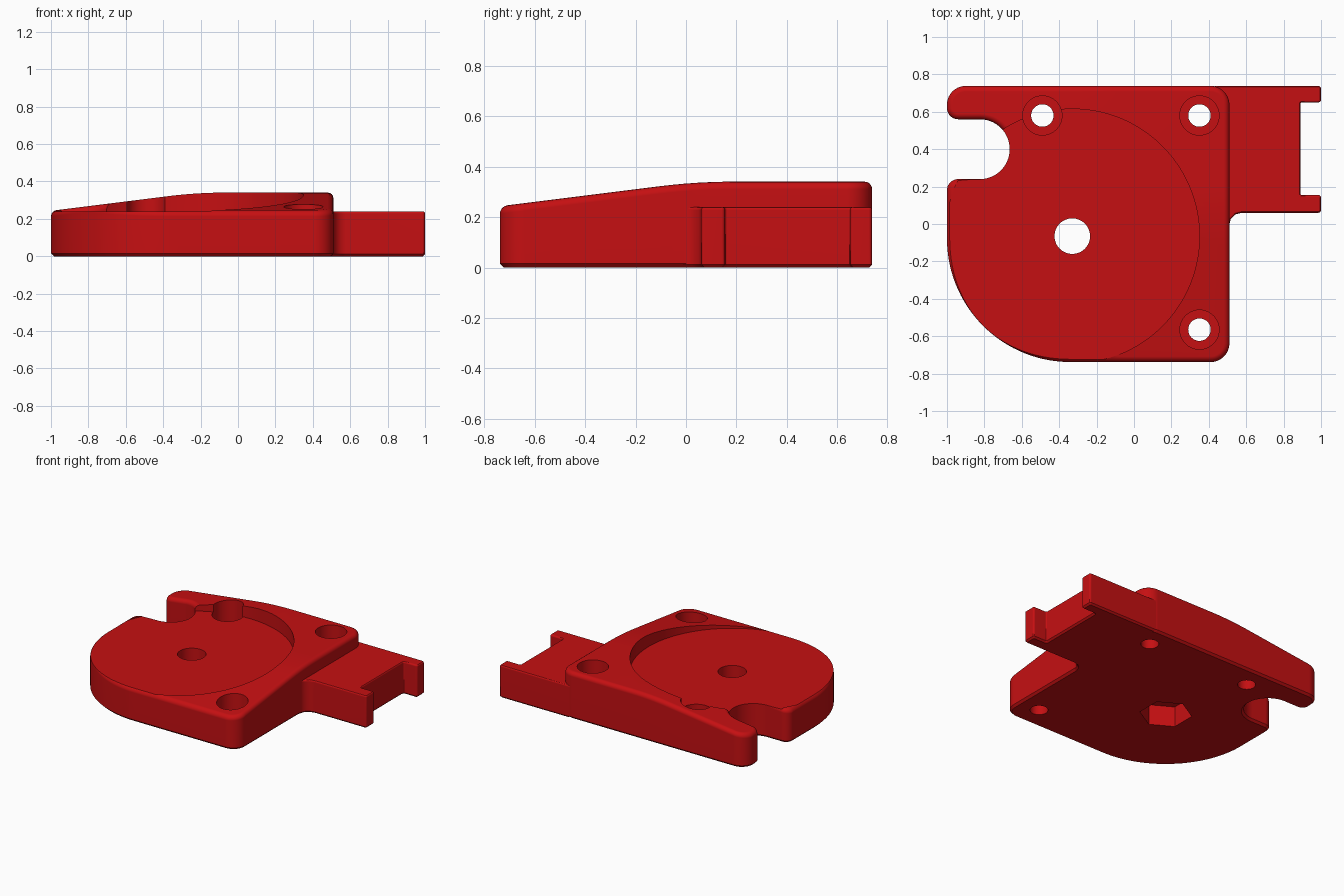
import bpy, bmesh, math
from mathutils import Vector

if "Cube" in bpy.data.objects:
    bpy.data.objects.remove(bpy.data.objects["Cube"])

red = bpy.data.materials.new("deep_red")
red.diffuse_color = (0.56, 0.005, 0.006, 1)
red.use_nodes = True
red.node_tree.nodes["Principled BSDF"].inputs["Base Color"].default_value = red.diffuse_color


def rounded(corners, steps):
    """Outline from (x, y, radius) corners, rounding convex and concave ones."""
    pts = []
    for i, (x, y, r) in enumerate(corners):
        p = Vector((x, y))
        if r == 0:
            pts.append(p)
            continue
        a = (Vector(corners[i - 1][:2]) - p).normalized()
        b = (Vector(corners[(i + 1) % len(corners)][:2]) - p).normalized()
        half = a.angle(b) / 2
        c = p + (a + b).normalized() * r / math.sin(half)
        d0 = p + a * r / math.tan(half) - c
        d1 = p + b * r / math.tan(half) - c
        start = math.atan2(d0.y, d0.x)
        turn = math.atan2(d1.y, d1.x) - start
        turn = (turn + math.pi) % (2 * math.pi) - math.pi
        n = max(3, int(steps * (1 + r * 4)))
        for k in range(n + 1):
            t = start + turn * k / n
            pts.append(c + Vector((math.cos(t), math.sin(t))) * r)
    return pts


def inset(pts, d):
    """Move a counter-clockwise outline inwards by d."""
    out = []
    for i, p in enumerate(pts):
        e0 = (p - pts[i - 1]).normalized()
        e1 = (pts[(i + 1) % len(pts)] - p).normalized()
        n0, n1 = Vector((-e0.y, e0.x)), Vector((-e1.y, e1.x))
        out.append(p + (n0 + n1) * d / (1 + n0.dot(n1)))
    return out


def slab(pts, height, bottom, top, segs):
    """Prism with a bottom chamfer and a rounded top edge."""
    rings = [(0, bottom), (bottom, 0)]
    for k in range(segs + 1):
        a = math.pi / 2 * k / segs
        rings.append((height - top + top * math.sin(a), top * (1 - math.cos(a))))
    bm = bmesh.new()
    loops = [[bm.verts.new((p.x, p.y, z)) for p in inset(pts, d)] for z, d in rings]
    n = len(pts)
    for lo, hi in zip(loops, loops[1:]):
        for i in range(n):
            j = (i + 1) % n
            bm.faces.new((lo[i], lo[j], hi[j], hi[i]))
    bm.faces.new(loops[0][::-1])
    bm.faces.new(loops[-1])
    return bm


def make(name, bm):
    bmesh.ops.recalc_face_normals(bm, faces=bm.faces[:])
    me = bpy.data.meshes.new(name)
    bm.to_mesh(me)
    bm.free()
    me.materials.append(red)
    ob = bpy.data.objects.new(name, me)
    bpy.context.collection.objects.link(ob)
    return ob


def combine(target, other, operation):
    mod = target.modifiers.new(operation, 'BOOLEAN')
    mod.operation, mod.object, mod.solver = operation, other, 'EXACT'
    bpy.context.view_layer.objects.active = target
    bpy.ops.object.modifier_apply(modifier=mod.name)
    bpy.data.objects.remove(other)


def drill(target, x, y, r, z0, z1, sides=64, turn=0.0):
    bm = bmesh.new()
    ring = [bm.verts.new((x + r * math.cos(turn + 2 * math.pi * k / sides),
                          y + r * math.sin(turn + 2 * math.pi * k / sides), z0))
            for k in range(sides)]
    face = bm.faces.new(ring)
    res = bmesh.ops.extrude_face_region(bm, geom=[face])
    for v in res["geom"]:
        if isinstance(v, bmesh.types.BMVert):
            v.co.z = z1
    cutter = make("cutter", bm)
    cutter.hide_render = True
    combine(target, cutter, 'DIFFERENCE')


# Main body: plate with a round corner and a side slot
TOP, Y = 0.342, 0.738
body_bm = slab(rounded([
    (-1, -Y, 0.66), (0.51, -Y, 0.1), (0.51, Y, 0.1), (-1, Y, 0.1),
    (-1, 0.56, 0.06), (-0.665, 0.56, 0.159), (-0.665, 0.24, 0.159), (-1, 0.24, 0.06),
], 10), TOP, 0.015, 0.03, 4)


def ramp(t):
    """Rising slope that eases into the level top."""
    h = 0.243 + 0.125 * min(t, 0.63)
    if t > 0.63:
        s = min(t - 0.63, 0.3)
        h += 0.125 * (s - s * s / 0.6)
    return h


# Top slopes down towards the left and the front
planes = [((-1, -Y, 0), (1, -1, 0))]
for k in range(7):
    t = 0.63 + 0.05 * k
    planes += [((t - 1, 0, 0), (1, 0, 0)), ((0, t - Y, 0), (0, 1, 0))]
for co, no in planes:
    geom = body_bm.verts[:] + body_bm.edges[:] + body_bm.faces[:]
    bmesh.ops.bisect_plane(body_bm, geom=geom, dist=1e-5, plane_co=co, plane_no=no)
for v in body_bm.verts:
    if v.co.z > 0.2:
        v.co.z += min(ramp(v.co.x + 1), ramp(v.co.y + Y)) - TOP
body = make("bracket_body", body_bm)

# Low forked arm on the right
arm = make("forked_arm", slab(rounded([
    (0.43, -0.01, 0), (0.508, -0.01, 0), (0.508, 0.06, 0.068),
    (1, 0.06, 0.014), (1, 0.155, 0.014), (0.89, 0.155, 0.008),
    (0.89, 0.65, 0.008), (1, 0.65, 0.014), (1, Y, 0.014), (0.43, Y, 0),
], 3), 0.24, 0.012, 0.012, 3))
combine(body, arm, 'UNION')

# Round recess, centre bore and nut pocket underneath
CX, CY = -0.33, -0.065
drill(body, CX, CY, 0.68, 0.24, 0.6, 128)
drill(body, CX, CY, 0.095, -0.1, 0.6)
drill(body, CX, CY, 0.175, -0.1, 0.15, 6, math.pi / 6)

# Counterbored screw holes
for x, y in ((-0.49, 0.58), (0.35, 0.58), (0.35, -0.565)):
    drill(body, x, y, 0.06, -0.1, 0.6, 48)
    drill(body, x, y, 0.105, 0.12, 0.6, 48)

# Smooth rounded edges, crisp corners
bpy.ops.object.select_all(action='DESELECT')
body.select_set(True)
bpy.context.view_layer.objects.active = body
bpy.ops.object.shade_smooth_by_angle(angle=math.radians(30))
weighted = body.modifiers.new("weighted_normals", 'WEIGHTED_NORMAL')
weighted.keep_sharp = True
